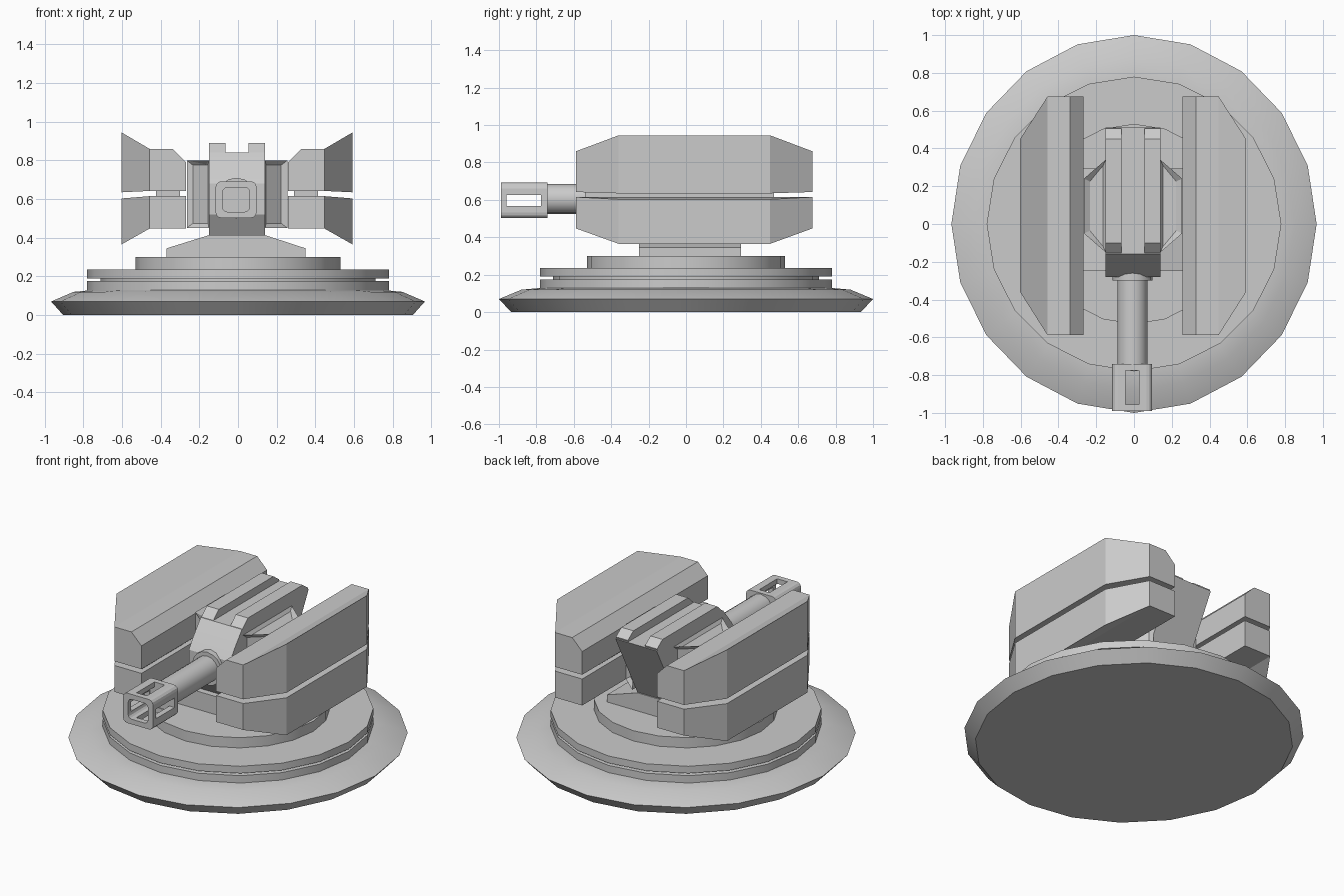
import bpy, bmesh, math
from mathutils import Vector

if "Cube" in bpy.data.objects:
    bpy.data.objects.remove(bpy.data.objects["Cube"])

CX = -0.005  # centre line of the turret head


def finish(name, bm, smooth=False):
    bmesh.ops.recalc_face_normals(bm, faces=bm.faces[:])
    me = bpy.data.meshes.new(name)
    bm.to_mesh(me)
    bm.free()
    ob = bpy.data.objects.new(name, me)
    bpy.context.collection.objects.link(ob)
    if smooth:
        bpy.ops.object.select_all(action='DESELECT')
        ob.select_set(True)
        bpy.context.view_layer.objects.active = ob
        bpy.ops.object.shade_smooth_by_angle(angle=math.radians(30))
    return ob


def prism(bm, pts, axis, a, b):
    """Extrude a 2D outline from a to b along x, y or z."""
    def place(p, t):
        return {'x': (t, *p), 'y': (p[0], t, p[1]), 'z': (*p, t)}[axis]
    face = bm.faces.new([bm.verts.new(place(p, a)) for p in pts])
    ext = bmesh.ops.extrude_face_region(bm, geom=[face])['geom']
    shift = Vector(place((0, 0), b - a))
    bmesh.ops.translate(bm, vec=shift, verts=[v for v in ext if isinstance(v, bmesh.types.BMVert)])


def lathe(name, profile, sides=20, sx=1.0):
    """Stack rings (radius, z) into a closed turned solid."""
    bm = bmesh.new()
    rings = [[bm.verts.new((r * sx * math.sin(2 * math.pi * i / sides),
                            r * math.cos(2 * math.pi * i / sides), z))
              for i in range(sides)] for r, z in profile]
    for lo, hi in zip(rings, rings[1:]):
        for i in range(sides):
            j = (i + 1) % sides
            bm.faces.new((lo[i], lo[j], hi[j], hi[i]))
    bm.faces.new(rings[0])
    bm.faces.new(rings[-1])
    return finish(name, bm, True)


def box(name, x0, x1, y0, y1, z0, z1):
    bm = bmesh.new()
    prism(bm, [(x0, y0), (x1, y0), (x1, y1), (x0, y1)], 'z', z0, z1)
    return finish(name, bm)


def mirror_copy(ob):
    """Mirrored twin across the head centre line."""
    bm = bmesh.new()
    bm.from_mesh(ob.data)
    for v in bm.verts:
        v.co.x = 2 * CX - v.co.x
    finish(ob.name.replace('left', 'right'), bm)


def rounded_square(cx, cz, w, h, r):
    return [(cx + sx * (w - r) + r * math.cos(t), cz + sz * (h - r) + r * math.sin(t))
            for k, (sx, sz) in enumerate([(1, 1), (-1, 1), (-1, -1), (1, -1)])
            for t in [math.radians(90 * k + 30 * s) for s in range(4)]]


# Base tiers
lathe('base_plate', [(0.935, 0), (1, 0.07), (0.88, 0.12), (0.77, 0.13)], 20, 0.967)
lathe('turntable', [(0.78, 0.128), (0.78, 0.175), (0.71, 0.175), (0.71, 0.19),
                    (0.78, 0.19), (0.78, 0.235), (0.53, 0.235), (0.53, 0.3)])

# Pedestal with sloped shoulders
bm = bmesh.new()
prism(bm, [(-0.37, 0.29), (0.35, 0.29), (0.35, 0.345), (0.135, 0.415), (-0.145, 0.415), (-0.37, 0.345)],
      'y', -0.25, 0.295)
finish('pedestal', bm)

# Gun housing and its two top rails
bm = bmesh.new()
prism(bm, [(-0.16, 0.84), (-0.24, 0.74), (-0.28, 0.68), (-0.28, 0.52), (-0.2, 0.4),
           (0.28, 0.4), (0.51, 0.84)], 'x', -0.15, 0.14)
finish('gun_housing', bm, True)
for side, x0, x1 in (('left', -0.15, -0.065), ('right', 0.055, 0.14)):
    bm = bmesh.new()
    prism(bm, [(-0.16, 0.835), (-0.1, 0.89), (0.45, 0.89), (0.505, 0.85), (0.5, 0.835)], 'x', x0, x1)
    finish('housing_rail_' + side, bm)

# Side trunnions with recessed panels
bm = bmesh.new()
prism(bm, [(-0.15, -0.15), (-0.15, 0.34), (-0.265, 0.24), (-0.265, -0.05)], 'z', 0.45, 0.8)
bmesh.ops.recalc_face_normals(bm, faces=bm.faces[:])
bm.normal_update()
sel = [f for f in bm.faces if abs(f.normal.x) < 0.9]
for f in sel:
    bmesh.ops.inset_individual(bm, faces=[f], thickness=0.035)
    bmesh.ops.translate(bm, vec=f.normal * -0.02, verts=f.verts[:])
mirror_copy(finish('trunnion_left', bm))

# Armour shields: upper and lower halves with clipped outer corners
halves = {
    'upper_shield_left': [(-0.603, 0.635), (-0.603, 0.945), (-0.458, 0.86), (-0.338, 0.86),
                          (-0.268, 0.79), (-0.268, 0.642), (-0.458, 0.642)],
    'lower_shield_left': [(-0.603, 0.603), (-0.458, 0.615), (-0.268, 0.615), (-0.268, 0.447),
                          (-0.458, 0.447), (-0.603, 0.365)],
}
for name, outline in halves.items():
    bm = bmesh.new()
    prism(bm, outline, 'y', -0.588, 0.675)
    for co, n in (((-0.458, -0.588, 0), (-0.228, -0.145, 0)), ((-0.458, 0.675, 0), (-0.225, 0.145, 0))):
        cut = bmesh.ops.bisect_plane(bm, geom=bm.verts[:] + bm.edges[:] + bm.faces[:], dist=1e-5,
                                     plane_co=co, plane_no=Vector(n).normalized(), clear_outer=True)
        bmesh.ops.holes_fill(bm, edges=[e for e in bm.edges if e.is_boundary])
    mirror_copy(finish(name, bm))
mirror_copy(box('shield_core_left', -0.425, -0.3, -0.54, 0.47, 0.6, 0.655))

# Barrel and root collar
for name, r, y0, y1 in (('barrel', 0.08, -0.76, -0.2), ('barrel_collar', 0.105, -0.3, -0.2)):
    bm = bmesh.new()
    prism(bm, [(-0.008 + r * math.cos(math.tau * i / 16), 0.605 + r * math.sin(math.tau * i / 16))
               for i in range(16)], 'y', y0, y1)
    finish(name, bm, True)

# Hollow muzzle brake with slots
bm = bmesh.new()
prism(bm, rounded_square(-0.01, 0.597, 0.106, 0.095, 0.03), 'y', -0.99, -0.74)
muzzle = finish('muzzle_brake', bm)
bm = bmesh.new()
prism(bm, rounded_square(-0.01, 0.597, 0.07, 0.063, 0.025), 'y', -1.1, -0.77)
cutters = [finish('cutter_bore', bm),
           box('cutter_vertical', -0.045, 0.027, -0.955, -0.775, 0.4, 0.8),
           box('cutter_sideways', -0.3, 0.3, -0.96, -0.775, 0.567, 0.627)]
for c in cutters:
    c.hide_render = True
    c.hide_viewport = True
    m = muzzle.modifiers.new('cut', 'BOOLEAN')
    m.operation = 'DIFFERENCE'
    m.solver = 'EXACT'
    m.object = c
